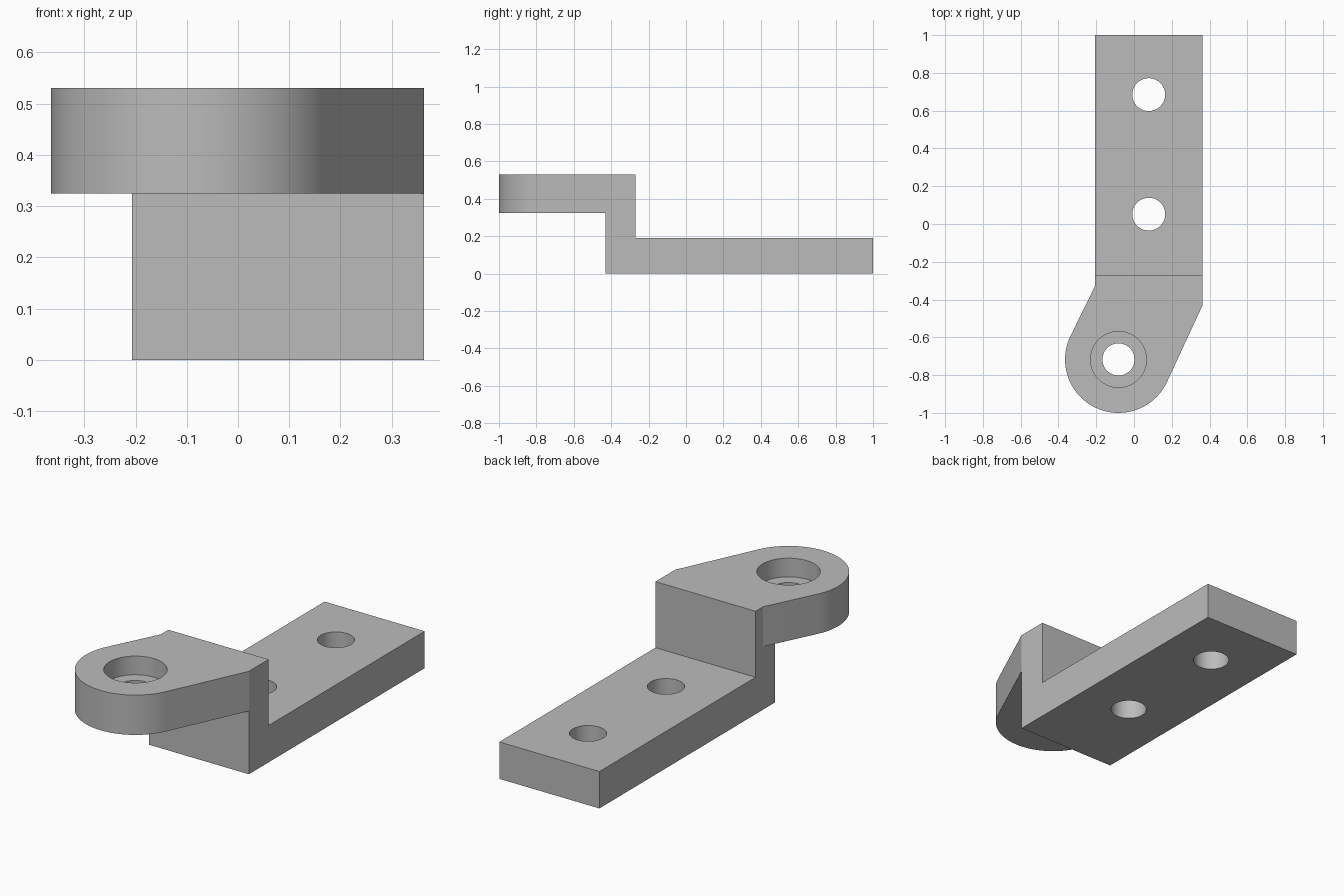
import bpy, bmesh, math
from mathutils import Vector

cube = bpy.data.objects.get("Cube")
if cube:
    bpy.data.objects.remove(cube, do_unlink=True)

# Main dimensions
LEFT, RIGHT = 0.363, -0.207
WALL_FRONT, WALL_BACK = -0.43, -0.27
PLATE_TOP, ARM_BOTTOM, TOP = 0.19, 0.325, 0.53
EYE, EYE_R = Vector((-0.082, -0.717)), 0.283

steel = bpy.data.materials.new("plain grey")
steel.use_nodes = True
GREY = (0.5, 0.5, 0.5, 1)
steel.diffuse_color = GREY
steel.node_tree.nodes["Principled BSDF"].inputs["Base Color"].default_value = GREY


def prism(name, points, shift):
    """Extrude a closed outline of 3D points along a vector."""
    bm = bmesh.new()
    face = bm.faces.new([bm.verts.new(p) for p in points])
    new = bmesh.ops.extrude_face_region(bm, geom=[face])["geom"]
    bmesh.ops.translate(bm, vec=shift,
                        verts=[v for v in new if isinstance(v, bmesh.types.BMVert)])
    bmesh.ops.recalc_face_normals(bm, faces=bm.faces)
    mesh = bpy.data.meshes.new(name)
    bm.to_mesh(mesh)
    bm.free()
    mesh.materials.append(steel)
    obj = bpy.data.objects.new(name, mesh)
    bpy.context.collection.objects.link(obj)
    return obj


def arc(center, radius, start, end, steps):
    return [center + radius * Vector((math.cos(a), math.sin(a)))
            for a in (start + (end - start) * i / steps for i in range(steps + 1))]


def tangent_angle(point, side):
    """Angle on the eye where a line from the point touches it."""
    d = point - EYE
    return math.atan2(d.y, d.x) + side * math.acos(EYE_R / d.length)


def combine(target, other, operation):
    mod = target.modifiers.new(operation.title(), "BOOLEAN")
    mod.operation, mod.solver, mod.object = operation, "EXACT", other
    bpy.context.view_layer.objects.active = target
    bpy.ops.object.modifier_apply(modifier=mod.name)
    bpy.data.objects.remove(other, do_unlink=True)


def drill(target, center, radius, low, high):
    ring = arc(center, radius, 0, math.tau, 64)[:-1]
    cutter = prism("hole_cutter", [(p.x, p.y, low) for p in ring], (0, 0, high - low))
    cutter.hide_render = True
    combine(target, cutter, "DIFFERENCE")


# Mounting plate and upright wall, as one side profile
profile = [(WALL_FRONT, 0), (1, 0), (1, PLATE_TOP), (WALL_BACK, PLATE_TOP),
           (WALL_BACK, TOP), (WALL_FRONT, TOP)]
bracket = prism("offset_bracket", [(RIGHT, y, z) for y, z in profile],
                (LEFT - RIGHT, 0, 0))

# Raised arm with sides tangent to its round eye
right_corner, left_corner = Vector((RIGHT, -0.33)), Vector((LEFT, WALL_FRONT))
start = tangent_angle(right_corner, 1)
end = tangent_angle(left_corner, -1) + math.tau
outline = ([Vector((LEFT, WALL_BACK)), Vector((RIGHT, WALL_BACK)), right_corner]
           + arc(EYE, EYE_R, start, end, 48) + [left_corner])
arm = prism("arm", [(p.x, p.y, ARM_BOTTOM) for p in outline], (0, 0, TOP - ARM_BOTTOM))
combine(bracket, arm, "UNION")

# Counterbored eye hole and two plate holes
drill(bracket, EYE, 0.085, 0.2, 0.7)
drill(bracket, EYE, 0.148, TOP - 0.096, 0.7)
for y in (0.685, 0.052):
    drill(bracket, Vector((0.078, y)), 0.087, -0.1, 0.3)

# Merge coplanar seams, then smooth the round walls
bm = bmesh.new()
bm.from_mesh(bracket.data)
bmesh.ops.remove_doubles(bm, verts=bm.verts, dist=0.0001)
bmesh.ops.dissolve_limit(bm, angle_limit=math.radians(0.5), verts=bm.verts, edges=bm.edges)
bm.to_mesh(bracket.data)
bm.free()
bpy.ops.object.select_all(action="DESELECT")
bracket.select_set(True)
bpy.context.view_layer.objects.active = bracket
bpy.ops.object.shade_smooth_by_angle(angle=math.radians(20))
